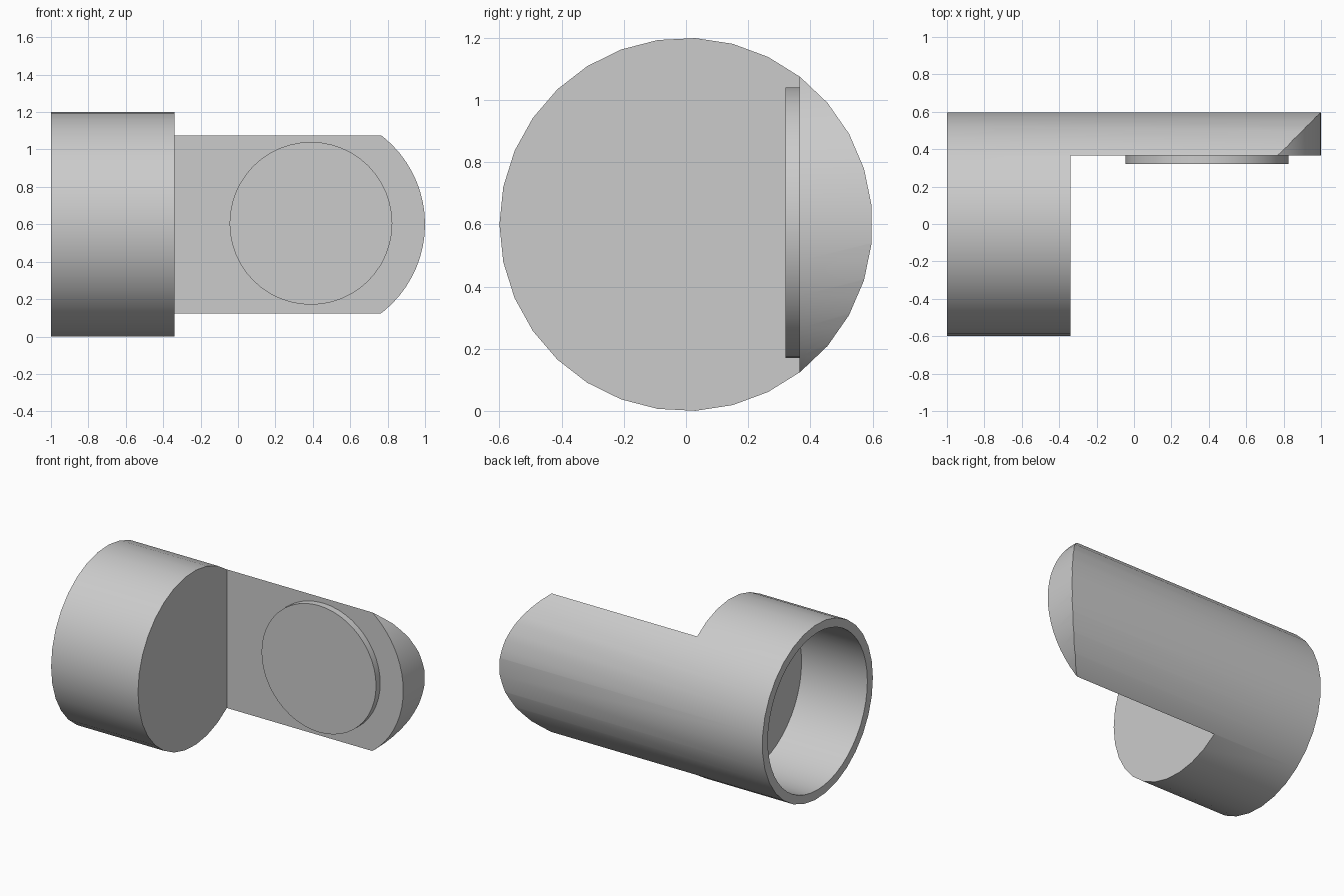
import bpy
import math
from mathutils import Matrix

if "Cube" in bpy.data.objects:
    bpy.data.objects.remove(bpy.data.objects["Cube"], do_unlink=True)

R = 0.6           # outer radius
MID = 0.6         # height of the axis
ARM_FRONT = 0.365 # front face of the arm
PAD_X = 0.4       # centre of the rounded tip

grey = bpy.data.materials.new("plain grey")
grey.use_nodes = True
grey.diffuse_color = (0.6, 0.6, 0.6, 1)
grey.node_tree.nodes["Principled BSDF"].inputs["Base Color"].default_value = (0.6, 0.6, 0.6, 1)


def cylinder(name, radius, start, end, axis, across, sides):
    """Cylinder from start to end along x (across = y, z) or y (across = x, z)."""
    bpy.ops.mesh.primitive_cylinder_add(vertices=sides, radius=radius, depth=end - start)
    ob = bpy.context.object
    ob.name = name
    middle = (start + end) / 2
    if axis == "x":
        turn = Matrix.Rotation(-math.pi / 2, 4, "Y") @ Matrix.Rotation(math.pi / 2, 4, "Z")
        # put one corner of the outline at the very top
        turn = turn @ Matrix.Rotation(-math.pi / 2, 4, "Z") @ Matrix.Rotation(-math.pi / 2, 4, "Z")
        turn = Matrix.Rotation(math.pi / 2, 4, "X") @ turn
        place = (middle, across[0], across[1])
    else:
        turn = Matrix.Rotation(math.pi / 2, 4, "X")
        place = (across[0], middle, across[1])
    ob.data.transform(Matrix.Translation(place) @ turn)
    ob.data.materials.append(grey)
    # keep the mesh in world space
    ob.location = (0, 0, 0)
    return ob


def box(name, low, high):
    bpy.ops.mesh.primitive_cube_add(size=1)
    ob = bpy.context.object
    ob.name = name
    size = [h - l for l, h in zip(low, high)]
    centre = [(h + l) / 2 for l, h in zip(low, high)]
    ob.data.transform(Matrix.Translation(centre) @ Matrix.Diagonal((*size, 1)))
    ob.data.materials.append(grey)
    return ob


def combine(target, tool, operation):
    mod = target.modifiers.new(operation.lower(), "BOOLEAN")
    mod.object, mod.operation, mod.solver = tool, operation, "EXACT"
    bpy.context.view_layer.objects.active = target
    bpy.ops.object.modifier_apply(modifier=mod.name)
    bpy.data.objects.remove(tool, do_unlink=True)


def smooth(ob):
    bpy.ops.object.select_all(action="DESELECT")
    ob.select_set(True)
    bpy.context.view_layer.objects.active = ob
    bpy.ops.object.shade_smooth_by_angle(angle=math.radians(30))


# Cup: short drum with a blind bore open to the right
cup = cylinder("cup_and_arm", R, -1, 1, "x", (0, MID), 31)

# Arm: everything in front of it is cut away beyond the cup
combine(cup, box("front_cutter", (-0.34, -1, -1), (2, ARM_FRONT, 2)), "DIFFERENCE")

# Rounded tip: the end is trimmed by a crossing cylinder and a long block
tip = cylinder("tip_trim", R, -1, 1, "y", (PAD_X, MID), 64)
combine(tip, box("tip_block", (-2, -1, -1), (PAD_X, 1, 2)), "UNION")
combine(cup, tip, "INTERSECT")

# Bore
combine(cup, cylinder("bore_cutter", 0.54, -1.2, -0.5, "x", (0, MID), 48), "DIFFERENCE")
smooth(cup)

# Pad: low round disc on the front of the arm
pad = cylinder("round_pad", 0.435, 0.32, ARM_FRONT + 0.01, "y", (0.39, MID + 0.005), 48)
smooth(pad)
